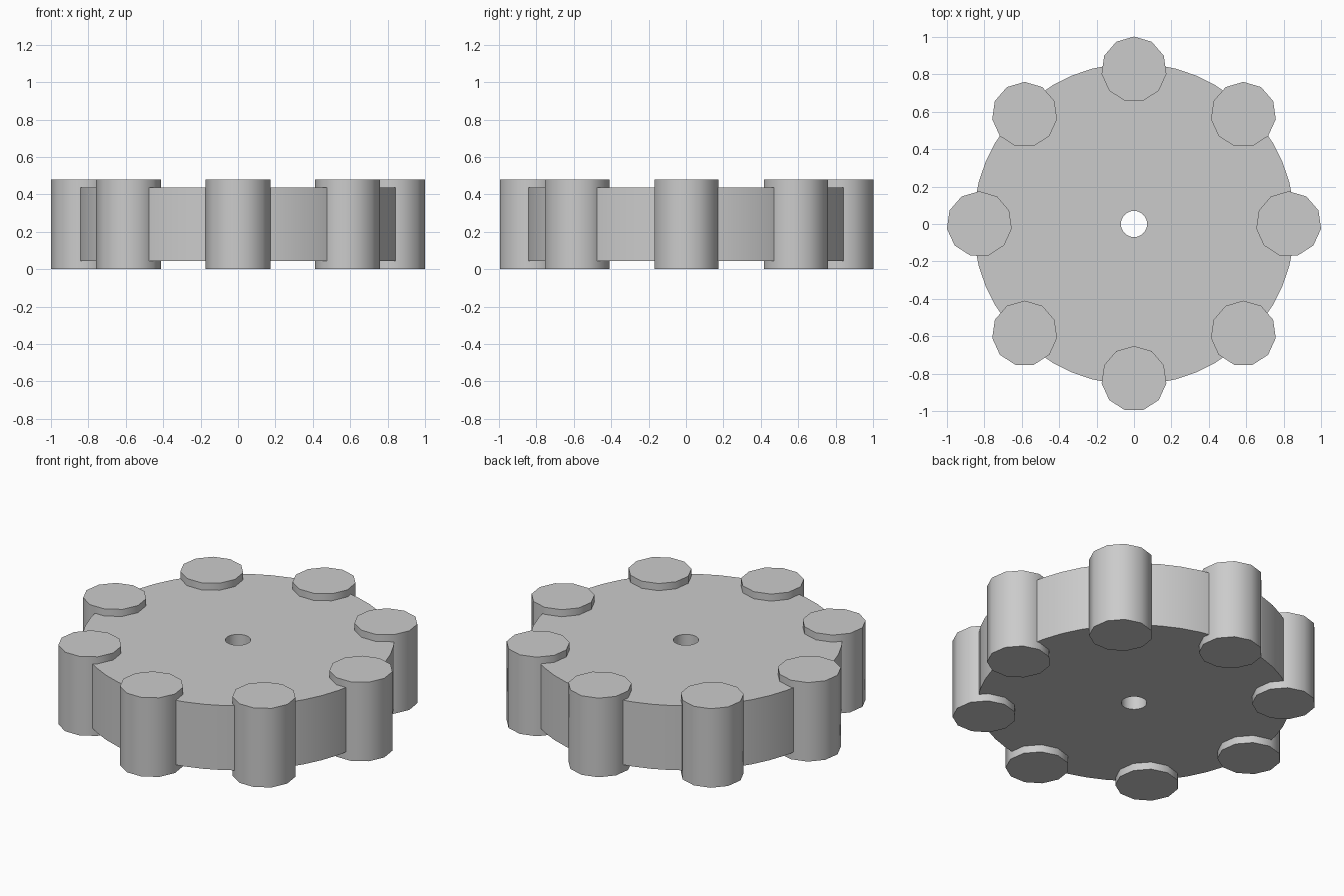
import bpy, bmesh, math
from mathutils import Matrix, Vector

if "Cube" in bpy.data.objects:
    bpy.data.objects.remove(bpy.data.objects["Cube"], do_unlink=True)

HUB_RADIUS, HOLE_RADIUS = 0.86, 0.07
HUB_BOTTOM, HUB_TOP = 0.045, 0.437
ROLLER_RADIUS, ROLLER_HEIGHT, ROLLER_DISTANCE = 0.175, 0.48, 0.827
ROLLER_SIDES, ROLLER_COUNT = 11, 8

grey = bpy.data.materials.new("plain grey")
grey.use_nodes = True
colour = (0.6, 0.6, 0.6, 1)
grey.diffuse_color = colour
grey.node_tree.nodes["Principled BSDF"].inputs["Base Color"].default_value = colour


def add_part(name, bm):
    """Turn a bmesh into a grey object, smooth except at its sharp rims."""
    bmesh.ops.recalc_face_normals(bm, faces=bm.faces)
    mesh = bpy.data.meshes.new(name)
    bm.to_mesh(mesh)
    bm.free()
    mesh.materials.append(grey)
    part = bpy.data.objects.new(name, mesh)
    bpy.context.collection.objects.link(part)
    bpy.ops.object.select_all(action="DESELECT")
    part.select_set(True)
    bpy.context.view_layer.objects.active = part
    bpy.ops.object.shade_smooth_by_angle(angle=math.radians(40))
    return part


# Hub: a rectangular section spun into a thick disc with a centre hole
bm = bmesh.new()
section = [(HOLE_RADIUS, HUB_BOTTOM), (HUB_RADIUS, HUB_BOTTOM),
           (HUB_RADIUS, HUB_TOP), (HOLE_RADIUS, HUB_TOP)]
verts = [bm.verts.new((r, 0, z)) for r, z in section]
edges = [bm.edges.new((verts[i - 1], verts[i])) for i in range(len(verts))]
bmesh.ops.spin(bm, geom=verts + edges, cent=(0, 0, 0), axis=(0, 0, 1),
               angle=math.tau, steps=48, use_merge=True)
bmesh.ops.remove_doubles(bm, verts=bm.verts, dist=0.0001)
add_part("hub", bm)

# Rollers: upright eleven-sided pins set into the rim, all turned the same way
for i in range(ROLLER_COUNT):
    angle = math.tau * i / ROLLER_COUNT
    centre = Vector((math.cos(angle), math.sin(angle), 0)) * ROLLER_DISTANCE
    centre.z = ROLLER_HEIGHT / 2
    bm = bmesh.new()
    bmesh.ops.create_cone(bm, cap_ends=True, segments=ROLLER_SIDES,
                          radius1=ROLLER_RADIUS, radius2=ROLLER_RADIUS,
                          depth=ROLLER_HEIGHT)
    # Point one corner towards the back
    first = max(bm.verts, key=lambda v: v.co.y).co
    turn = math.pi / 2 - math.atan2(first.y, first.x)
    bm.transform(Matrix.Translation(centre) @ Matrix.Rotation(turn, 4, "Z"))
    add_part(f"roller_{i + 1}", bm)
